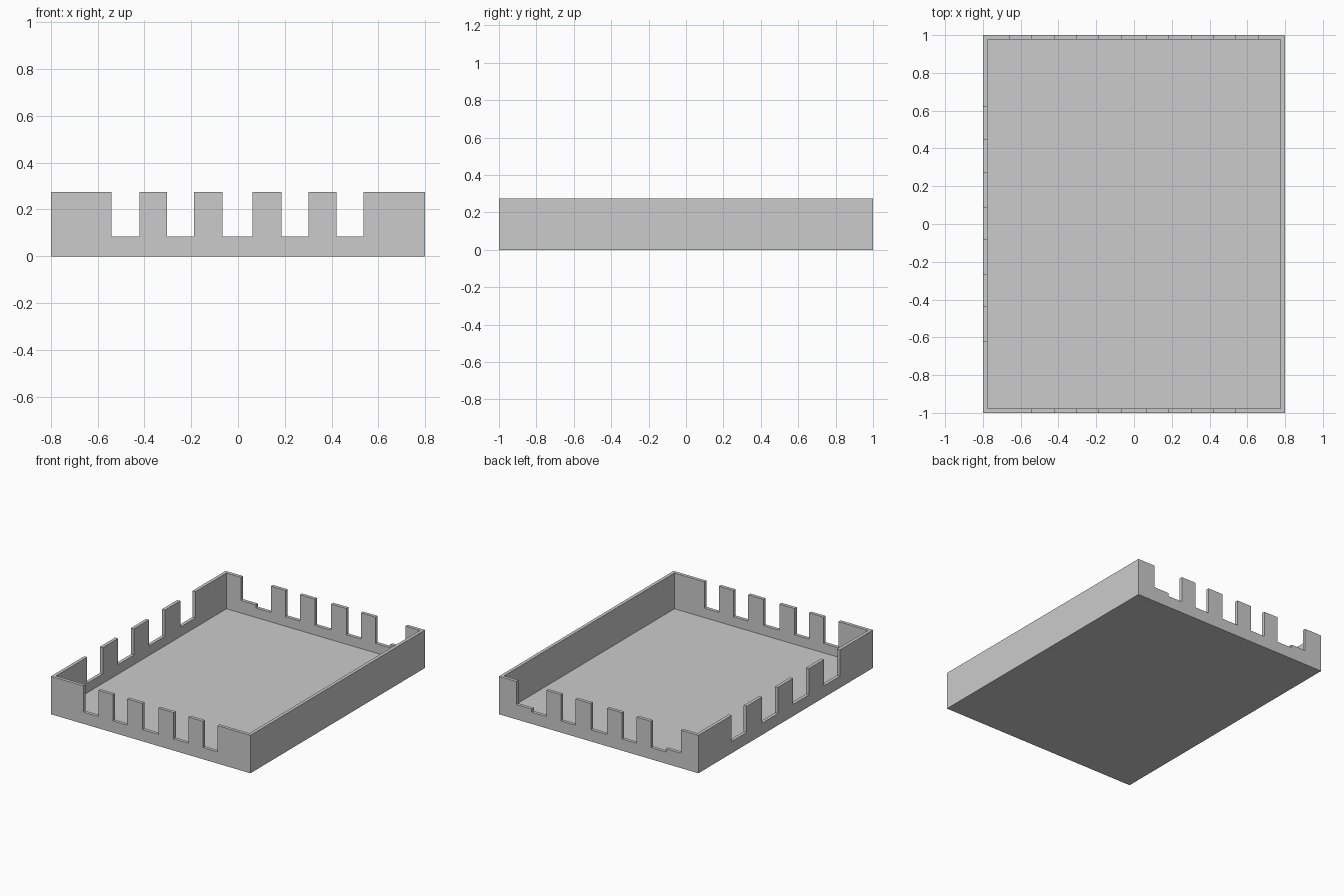
import bpy

if "Cube" in bpy.data.objects:
    bpy.data.objects.remove(bpy.data.objects["Cube"])

W, D, H = 0.80, 1.00, 0.275      # half width, half depth, height
T, FLOOR, SILL = 0.024, 0.016, 0.085
TOP = H + 0.1                    # cutters reach past the rim


def box(name, x0, x1, y0, y1, z0, z1):
    bpy.ops.mesh.primitive_cube_add(
        size=1, location=((x0 + x1) / 2, (y0 + y1) / 2, (z0 + z1) / 2))
    ob = bpy.context.object
    ob.name = name
    ob.scale = (x1 - x0, y1 - y0, z1 - z0)
    bpy.ops.object.transform_apply(location=True, rotation=False, scale=True)
    return ob


def cut(target, *bounds):
    cutter = box("cutter", *bounds)
    cutter.hide_render = True
    mod = target.modifiers.new("cut", 'BOOLEAN')
    mod.operation = 'DIFFERENCE'
    mod.solver = 'EXACT'
    mod.object = cutter
    bpy.context.view_layer.objects.active = target
    bpy.ops.object.modifier_apply(modifier=mod.name)
    bpy.data.objects.remove(cutter, do_unlink=True)


# Open tray: solid block with a hollow inside
tray = box("castellated_tray", -W, W, -D, D, 0, H)
cut(tray, -W + T, W - T, -D + T, D - T, FLOOR, TOP)

# Five notches in both the front and back walls
for x0, x1 in [(-0.54, -0.42), (-0.303, -0.188), (-0.067, 0.063),
               (0.185, 0.302), (0.42, 0.537)]:
    cut(tray, x0, x1, -D - 0.05, -D + T + 0.03, SILL, TOP)
    cut(tray, x0, x1, D - T - 0.03, D + 0.05, SILL, TOP)

# Back wall: outer notches widen with a slightly raised step
for x0, x1 in [(-0.66, -0.53), (0.53, 0.66)]:
    cut(tray, x0, x1, D - T - 0.03, D + 0.05, SILL + 0.023, TOP)

# Four notches in the left wall, right wall stays plain
for y0, y1 in [(-0.62, -0.44), (-0.265, -0.083), (0.09, 0.272), (0.447, 0.62)]:
    cut(tray, -W - 0.05, -W + T + 0.03, y0, y1, SILL, TOP)
